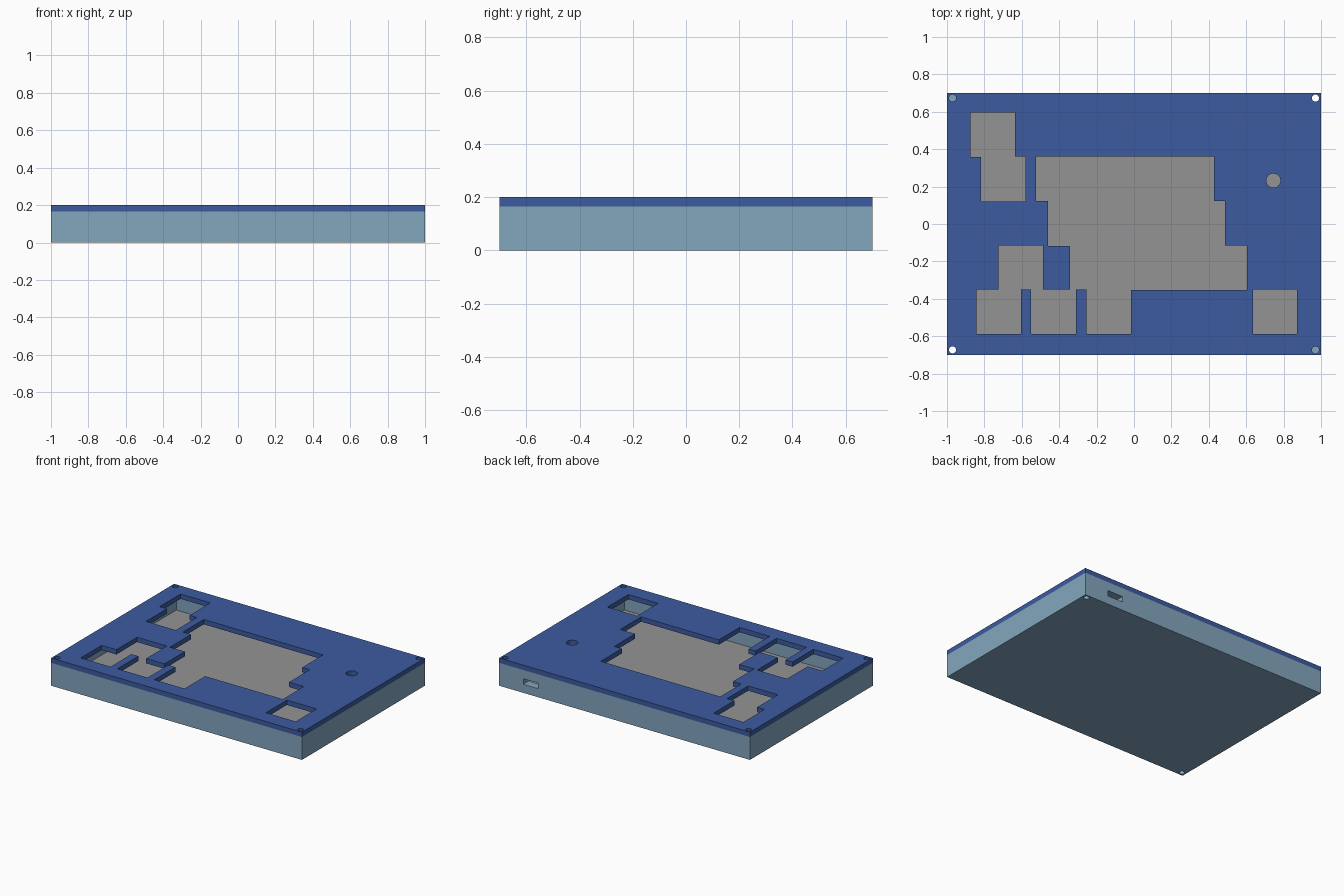
import bpy, bmesh, math

if "Cube" in bpy.data.objects:
    bpy.data.objects.remove(bpy.data.objects["Cube"])


def material(name, rgb):
    m = bpy.data.materials.new(name)
    m.diffuse_color = (*rgb, 1)
    m.use_nodes = True
    m.node_tree.nodes["Principled BSDF"].inputs["Base Color"].default_value = m.diffuse_color
    return m


BLUE = material("lid_blue", (0.045, 0.105, 0.35))
PALE = material("case_pale_blue", (0.227, 0.381, 0.515))
GREY = material("plate_grey", (0.296, 0.296, 0.296))


def rect(x0, x1, y0, y1):
    return [(x0, y0), (x1, y0), (x1, y1), (x0, y1)]


def circle(cx, cy, r, n=32):
    return [(cx + r * math.cos(2 * math.pi * i / n),
             cy + r * math.sin(2 * math.pi * i / n)) for i in range(n)]


def mesh_object(name, mesh, mat):
    mesh.materials.clear()
    mesh.materials.append(mat)
    ob = bpy.data.objects.new(name, mesh)
    bpy.context.collection.objects.link(ob)
    return ob


def prism(name, loops, z0, z1, mat):
    """Solid slab from closed outlines; inner outlines become openings."""
    cu = bpy.data.curves.new(name, 'CURVE')
    cu.dimensions = '2D'
    cu.fill_mode = 'BOTH'
    cu.extrude = (z1 - z0) / 2
    for pts in loops:
        s = cu.splines.new('POLY')
        s.points.add(len(pts) - 1)
        for p, (x, y) in zip(s.points, pts):
            p.co = (x, y, 0, 1)
        s.use_cyclic_u = True
    tmp = bpy.data.objects.new(name + "_outline", cu)
    bpy.context.collection.objects.link(tmp)
    deps = bpy.context.evaluated_depsgraph_get()
    mesh = bpy.data.meshes.new_from_object(tmp.evaluated_get(deps))
    bpy.data.objects.remove(tmp)
    bm = bmesh.new()
    bm.from_mesh(mesh)
    bmesh.ops.remove_doubles(bm, verts=bm.verts, dist=1e-5)
    bmesh.ops.translate(bm, verts=bm.verts, vec=(0, 0, (z0 + z1) / 2))
    bmesh.ops.recalc_face_normals(bm, faces=bm.faces)
    for f in bm.faces:
        f.smooth = False
    bm.to_mesh(mesh)
    bm.free()
    return mesh_object(name, mesh, mat)


def cut(ob, cutters):
    for c in cutters:
        m = ob.modifiers.new("cut", 'BOOLEAN')
        m.operation = 'DIFFERENCE'
        m.solver = 'EXACT'
        m.object = c
    deps = bpy.context.evaluated_depsgraph_get()
    mesh = bpy.data.meshes.new_from_object(ob.evaluated_get(deps))
    ob.modifiers.clear()
    ob.data = mesh
    for c in cutters:
        bpy.data.objects.remove(c)


LID_Z, TOP = 0.165, 0.2
outer = rect(-1, 1, -0.7, 0.7)
corners = [(sx * 0.97, sy * 0.673) for sx in (-1, 1) for sy in (-1, 1)]

# Lid with stepped key openings, a round hole and corner screw holes
main_opening = [
    (-0.525, 0.36), (0.427, 0.36), (0.427, 0.122), (0.487, 0.122),
    (0.487, -0.115), (0.605, -0.115), (0.605, -0.353), (-0.015, -0.353),
    (-0.015, -0.588), (-0.255, -0.588), (-0.255, -0.35), (-0.31, -0.35),
    (-0.31, -0.588), (-0.55, -0.588), (-0.55, -0.35), (-0.605, -0.35),
    (-0.605, -0.588), (-0.843, -0.588), (-0.843, -0.35), (-0.725, -0.35),
    (-0.725, -0.115), (-0.487, -0.115), (-0.487, -0.35), (-0.342, -0.35),
    (-0.342, -0.118), (-0.46, -0.118), (-0.46, 0.122), (-0.525, 0.122)]
corner_opening = [
    (-0.875, 0.595), (-0.637, 0.595), (-0.637, 0.36), (-0.58, 0.36),
    (-0.58, 0.12), (-0.817, 0.12), (-0.817, 0.357), (-0.875, 0.357)]
lid_loops = [outer, main_opening, corner_opening,
             rect(0.635, 0.872, -0.588, -0.35), circle(0.745, 0.232, 0.038)]
lid_loops += [circle(x, y, 0.019) for x, y in corners]
prism("lid", lid_loops, LID_Z, TOP, BLUE)

# Case tray: cavity, cable slot in the back wall, two through holes
case = prism("case", [outer], 0, LID_Z, PALE)
cutters = [prism("cavity_cutter", [rect(-0.94, 0.94, -0.64, 0.64)], 0.035, 0.3, PALE),
           prism("slot_cutter", [rect(0.685, 0.808, 0.6, 0.8)], 0.062, 0.102, PALE)]
cutters += [prism("hole_cutter", [circle(x, y, 0.019)], -0.1, 0.3, PALE)
            for x, y in corners if x * y > 0]
cut(case, cutters)

# Plate lying on the floor of the tray
prism("inner_plate", [rect(-0.94, 0.94, -0.64, 0.64)], 0.035, 0.05, GREY)
